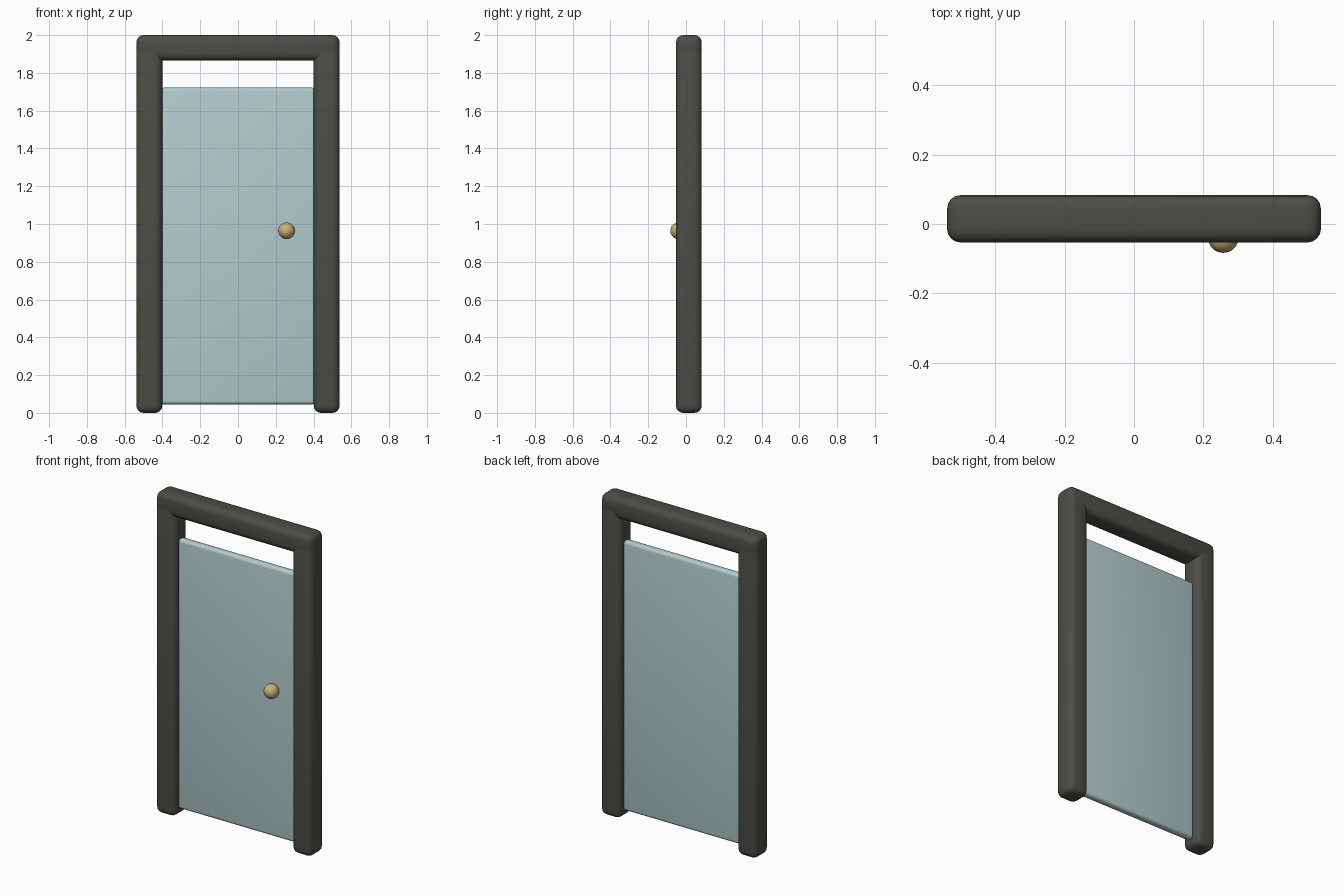
import bpy

if "Cube" in bpy.data.objects:
    bpy.data.objects.remove(bpy.data.objects["Cube"])


def material(name, color):
    m = bpy.data.materials.new(name)
    m.diffuse_color = (*color, 1)
    m.use_nodes = True
    m.node_tree.nodes["Principled BSDF"].inputs["Base Color"].default_value = m.diffuse_color
    return m


FRAME = material("dark_frame", (0.075, 0.075, 0.062))
PANEL = material("pale_blue", (0.45, 0.6, 0.6))
BRASS = material("brass", (0.56, 0.43, 0.19))


def smooth(ob, mat):
    ob.data.materials.append(mat)
    bpy.ops.object.shade_smooth_by_angle(angle=0.7)


def rounded_box(name, lo, hi, radius, mat):
    """Box between two corners with rounded edges."""
    mid = [(a + b) / 2 for a, b in zip(lo, hi)]
    bpy.ops.mesh.primitive_cube_add(size=1, location=mid)
    ob = bpy.context.object
    ob.name = name
    ob.scale = [b - a for a, b in zip(lo, hi)]
    bpy.ops.object.transform_apply(location=False, rotation=False, scale=True)
    bev = ob.modifiers.new("round_edges", 'BEVEL')
    bev.width = radius
    bev.segments = 4
    bpy.ops.object.modifier_apply(modifier=bev.name)
    smooth(ob, mat)
    return ob


Y0, Y1 = -0.053, 0.083       # frame depth
OUT, INN = 0.538, 0.401      # outer and inner frame half widths

# Side posts, running up into the header
for side, x0, x1 in (("left", -OUT, -INN), ("right", INN, OUT)):
    rounded_box(side + "_post", (x0, Y0, 0), (x1, Y1, 1.95), 0.038, FRAME)

# Header across the top
rounded_box("header", (-OUT, Y0, 1.865), (OUT, Y1, 2), 0.038, FRAME)

# Door panel, open gap above
rounded_box("door_panel", (-0.41, -0.01, 0.045), (0.41, 0.04, 1.722), 0.018, PANEL)

# Round knob on the front only
bpy.ops.mesh.primitive_uv_sphere_add(segments=32, ring_count=16, radius=0.044,
                                     location=(0.257, -0.039, 0.964))
bpy.context.object.name = "door_knob"
smooth(bpy.context.object, BRASS)
